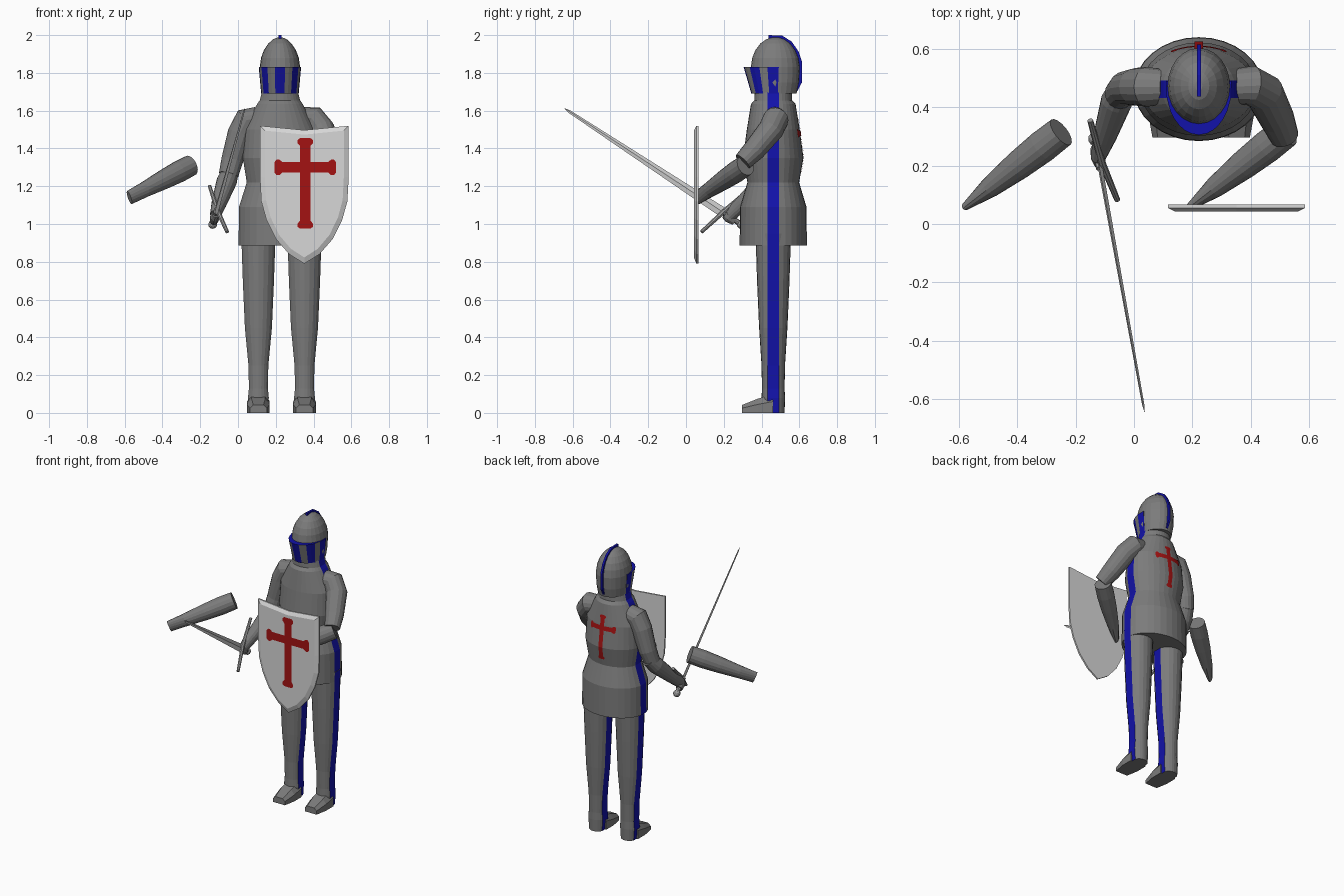
import bpy, bmesh, math
from mathutils import Vector

if "Cube" in bpy.data.objects:
    bpy.data.objects.remove(bpy.data.objects["Cube"])

def mat(name, r, g, b):
    m = bpy.data.materials.new(name)
    m.diffuse_color = (r, g, b, 1)
    m.use_nodes = True
    m.node_tree.nodes["Principled BSDF"].inputs["Base Color"].default_value = m.diffuse_color
    return m

ARMOUR = mat("armour grey", 0.2, 0.2, 0.2)
BLUE = mat("blue trim", 0.006, 0.006, 0.4)
RED = mat("red cross", 0.37, 0.006, 0.006)
STEEL = mat("pale steel", 0.68, 0.68, 0.68)
HILT = mat("hilt grey", 0.33, 0.33, 0.33)
CX, CY = 0.222, 0.462   # body axis

def finish(name, bm, *mats, normals=True):
    if normals:
        bmesh.ops.recalc_face_normals(bm, faces=bm.faces)
    me = bpy.data.meshes.new(name)
    bm.to_mesh(me)
    bm.free()
    for m in mats:
        me.materials.append(m)
    ob = bpy.data.objects.new(name, me)
    bpy.context.collection.objects.link(ob)
    return ob

def loft(name, rings, mats, blue_cols=(), caps=True):
    """Skin closed rings of equal point count; listed columns get the second material."""
    bm = bmesh.new()
    vs = [[bm.verts.new(p) for p in r] for r in rings]
    n = len(vs[0])
    for a, b in zip(vs, vs[1:]):
        for i in range(n):
            j = (i + 1) % n
            f = bm.faces.new((a[i], a[j], b[j], b[i]))
            f.material_index = 1 if i in blue_cols else 0
    if caps:
        bm.faces.new(vs[0])
        bm.faces.new(vs[-1])
    return finish(name, bm, *mats)

def striped(name, cx, cy, profile, n=11):
    """Elliptical body of (z, rx, ry) rings with a blue stripe down both sides."""
    rings = []
    for z, rx, ry in profile:
        a = math.asin(min(0.95, 0.03 / ry))
        half = [-a] + [a + (math.pi - 2 * a) * k / (n + 1) for k in range(n + 1)]
        angs = half + [t + math.pi for t in half]
        rings.append([(cx + rx * math.cos(t), cy + ry * math.sin(t), z) for t in angs])
    return loft(name, rings, (ARMOUR, BLUE), (0, n + 2))

def tube(name, pts, radii, m=ARMOUR, n=16):
    """Tube along points; radii are (sideways, vertical) pairs."""
    pts = [Vector(p) for p in pts]
    rings, d0, side = [], None, None
    for i, p in enumerate(pts):
        d = (pts[min(i + 1, len(pts) - 1)] - pts[max(i - 1, 0)]).normalized()
        side = d.cross(Vector((0, 0, 1))).normalized() if side is None else d0.rotation_difference(d) @ side
        up, d0 = side.cross(d), d
        a, b = radii[i]
        rings.append([p + side * a * math.cos(t) + up * b * math.sin(t)
                      for t in (2 * math.pi * k / n for k in range(n))])
    return loft(name, rings, (m,))

# Torso with skirt, waist and collar
TORSO = [(0.885, .222, .178), (1.09, .22, .176), (1.22, .18, .137), (1.35, .2, .16),
         (1.5, .193, .14), (1.635, .125, .118), (1.655, .112, .1), (1.7, .1, .098)]
striped("torso", CX, CY, TORSO, 13)

# Legs and feet
for s, side in ((-1, "right"), (1, "left")):
    x = 0.23 + s * 0.122
    striped(side + "_leg", x, CY, [(0, .057, .06), (.08, .063, .062), (.13, .058, .06),
            (.25, .06, .062), (.45, .078, .075), (.7, .088, .086), (.95, .096, .094)], 7)
    toe = [[(x + u * w, y, z) for u, z in ((-1, 0), (1, 0), (1, h * .6), (.6, h), (-.6, h), (-1, h * .6))]
           for y, w, h in ((.46, .06, .1), (.38, .06, .075), (.297, .045, .042))]
    loft(side + "_foot", toe, (ARMOUR,))

# Helmet dome
dome = [(1.69, .097, .112), (1.75, .105, .125), (1.83, .107, .13), (1.88, .1, .122),
        (1.92, .085, .106), (1.955, .062, .08), (1.978, .036, .048), (1.988, .012, .018)]
loft("helmet", [[(CX + rx * math.cos(t), .473 + ry * math.sin(t), z)
                 for t in (2 * math.pi * k / 24 for k in range(24))] for z, rx, ry in dome], (ARMOUR,))

# Visor: flared front band with blue bars and blue rim
half = [14, 25, 36, 48, 60, 76, 97]
angs = [-a for a in reversed(half)] + [0] + half
bm = bmesh.new()
levels = [(1.69, .1, .125), (1.832, .113, .166), (1.832, .098, .12)]
rows = [[bm.verts.new((CX + rx * math.sin(math.radians(a)), .471 - ry * math.cos(math.radians(a)), z))
         for a in angs] for z, rx, ry in levels]
for r in range(2):
    for i in range(len(angs) - 1):
        f = bm.faces.new((rows[r][i], rows[r][i + 1], rows[r + 1][i + 1], rows[r + 1][i]))
        mid = abs(angs[i] + angs[i + 1]) / 2
        f.material_index = int(r == 1 or mid < 14 or 36 < mid < 60 or mid > 76)
for i in (0, -1):
    bm.faces.new([row[i] for row in rows])
finish("visor", bm, ARMOUR, BLUE)

# Crest fin over the back of the helmet
outer = [(.437, 2.0), (.51, 1.997), (.56, 1.965), (.595, 1.915), (.614, 1.86), (.614, 1.75), (.59, 1.705)]
inner = [(.437, 1.97), (.5, 1.96), (.54, 1.93), (.57, 1.88), (.585, 1.83), (.585, 1.75), (.575, 1.705)]
crest = [[(CX - .007, *o), (CX + .007, *o), (CX + .007, *i), (CX - .007, *i)] for o, i in zip(outer, inner)]
loft("crest", crest, (BLUE,))

# Arms; the spare forearm floats beside the figure
tube("left_upper_arm", [(.34, .47, 1.56), (.4, .475, 1.555), (.445, .45, 1.5), (.49, .36, 1.39), (.515, .3, 1.33)],
     [(.06, .06), (.068, .07), (.068, .068), (.06, .06), (.05, .05)])
tube("right_upper_arm", [(.1, .47, 1.56), (.045, .47, 1.55), (.01, .47, 1.48), (-.03, .465, 1.34), (-.05, .445, 1.26)],
     [(.06, .06), (.068, .068), (.065, .065), (.058, .058), (.052, .052)])
tube("right_forearm", [(-.04, .47, 1.28), (-.06, .42, 1.225), (-.1, .3, 1.11), (-.122, .23, 1.045)],
     [(.045, .045), (.054, .054), (.04, .042), (.026, .034)])
A, B = Vector((.52, .315, 1.31)), Vector((.195, .062, 1.14))
for name, shift in (("left_forearm", 0), ("spare_forearm", -.77)):
    off = Vector((shift, 0, 0))
    tube(name, [A.lerp(B, t) + off for t in (0, .2, .45, .75, 1)],
         [(.054, .056), (.056, .058), (.05, .052), (.036, .042), (.014, .038)])

# Shield: outline at back, bevelled front face
SX = .351
right = [(.235, 1.52), (.235, 1.25), (.228, 1.12), (.2, 1.02), (.15, .92), (.08, .84)]
outline = [(0, 1.497)] + right + [(0, .79)] + [(-x, z) for x, z in reversed(right)]
def scaled(y, kx, kz):
    return [(SX + x * kx, y, 1.2 + (z - 1.2) * kz) for x, z in outline]
loft("shield", [scaled(.066, 1, 1), scaled(.055, 1, 1), scaled(.042, .89, .92)], (STEEL,))

# Crosses: thin plates laid on a surface given as y(x, z)
def cross(name, cx, cz, arm, up, down, w, yfun, back):
    bm = bmesh.new()
    def strip(stations, horizontal):
        rows = []
        for s, h in stations:
            pts = [(cx + s, cz + k * h) if horizontal else (cx + k * h, cz + s) for k in (-1, 0, 1)]
            rows.append([bm.verts.new((x, yfun(x, z), z)) for x, z in pts])
        for a, b in zip(rows, rows[1:]):
            for i in range(2):
                f = bm.faces.new((a[i], a[i + 1], b[i + 1], b[i]))
                f.normal_update()
                if (f.normal.y > 0) != back:
                    f.normal_flip()
    def ends(lo, hi):
        n = 8
        mid = [(lo + 1.6 * w + (hi - lo - 3.2 * w) * k / n, w) for k in range(n + 1)]
        return [(lo, w), (lo + .4 * w, 1.55 * w), (lo + w, 1.5 * w)] + mid + \
               [(hi - w, 1.5 * w), (hi - .4 * w, 1.55 * w), (hi, w)]
    strip(ends(-arm, arm), True)
    strip(ends(-down, up), False)
    finish(name, bm, RED, normals=False)

def torso_back(x, z):
    for (z0, a0, b0), (z1, a1, b1) in zip(TORSO, TORSO[1:]):
        if z0 <= z <= z1:
            t = (z - z0) / (z1 - z0)
            rx, ry = a0 + (a1 - a0) * t, b0 + (b1 - b0) * t
            return CY + ry * math.sqrt(max(0, 1 - ((x - CX) / rx) ** 2)) + .004

cross("shield_cross", .356, 1.3, .163, .155, .325, .027, lambda x, z: .039, False)
cross("back_cross", CX, 1.48, .095, .085, .215, .015, torso_back, True)

# Sword: blade, guard, grip and pommel
tip, hub = Vector((.036, -.643, 1.612)), Vector((-.115, .19, 1.065))
d = (tip - hub).normalized()
g = Vector((-.095, .28, .245))
g = (g - d * g.dot(d)).normalized()
flat = d.cross(g)
def diamond(p, w, t):
    return [p + g * w, p + flat * t, p - g * w, p - flat * t]
loft("sword_blade", [diamond(hub, .027, .008), diamond(hub.lerp(tip, .97), .008, .004),
                     diamond(tip, .001, .001)], (STEEL,))
tube("sword_guard", [(-.15, .355, 1.2), hub + Vector((.005, .02, .01)), (-.057, .082, .958)],
     [(.01, .01), (.013, .013), (.01, .01)], HILT, 8)
end = hub - d * .115
tube("sword_grip", [hub, end], [(.015, .015)] * 2, HILT, 10)
bm = bmesh.new()
bmesh.ops.create_icosphere(bm, subdivisions=2, radius=.024)
bmesh.ops.translate(bm, verts=bm.verts, vec=end - d * .008)
finish("sword_pommel", bm, HILT)
# Fist around the grip
tube("fist", [hub - d * .02, hub - d * .045, hub - d * .085], [(.02, .026), (.026, .034), (.022, .028)], ARMOUR, 10)
